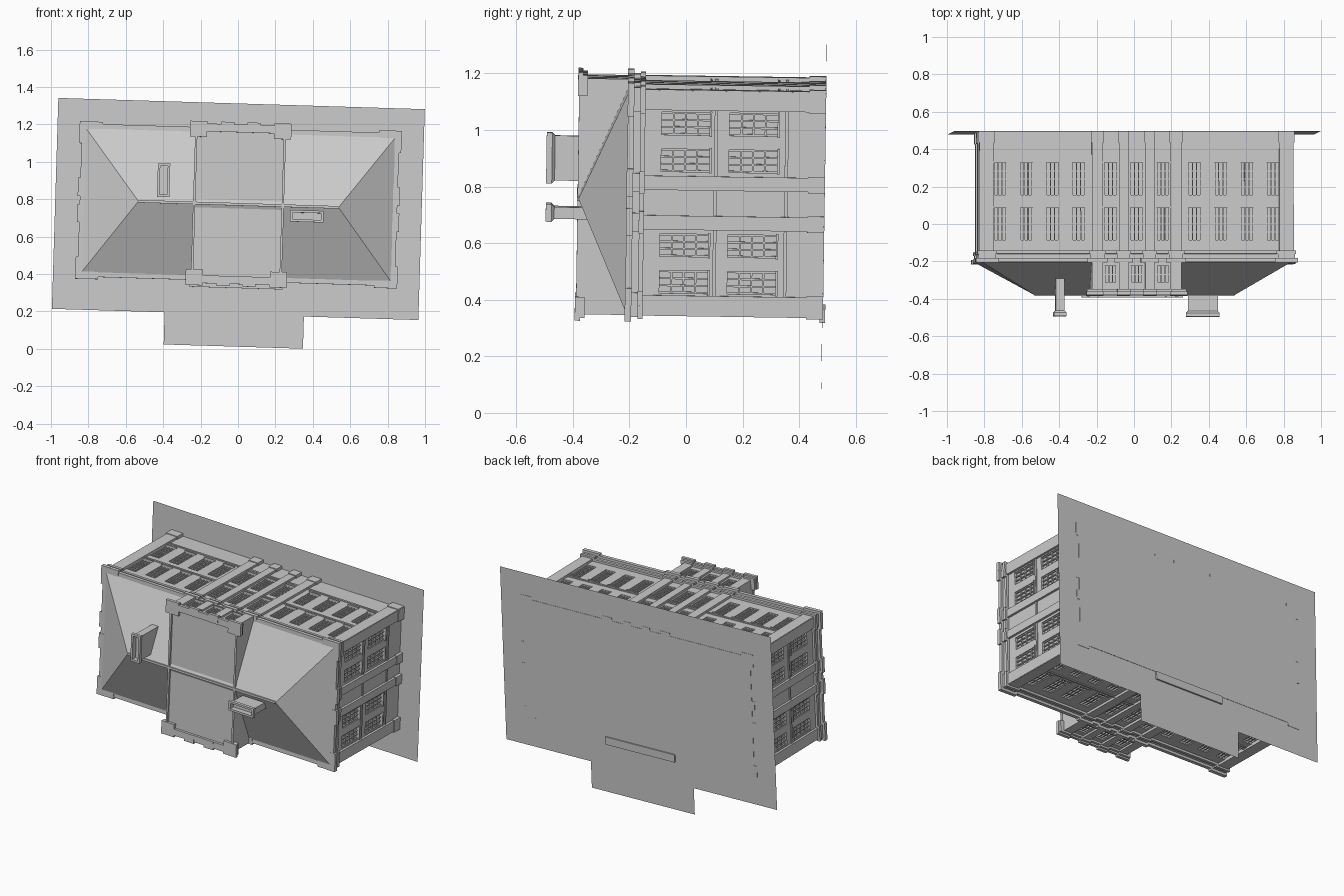
import bpy, bmesh
from math import radians
from mathutils import Matrix, Vector

cube = bpy.data.objects.get("Cube")
if cube:
    bpy.data.objects.remove(cube, do_unlink=True)

# The building is designed upright, then laid on its back with a slight lean
EAVES = 0.69
LAY = (Matrix.Translation((0.0025, -0.2, 0.77))
       @ Matrix.Rotation(radians(1.75), 4, 'Y')
       @ Matrix.Rotation(radians(90) - 0.015, 4, 'X')
       @ Matrix.Translation((0, 0, -EAVES)))

HALF_W, HALF_D = 0.825, 0.385
BLOCK_W, BLOCK_D, BLOCK_TOP = 0.24, 0.405, 0.865
# Quarter turn and distance to the wall for each side
LONG_SIDES = [(0, HALF_D), (2, HALF_D)]
END_SIDES = [(1, HALF_W), (3, HALF_W)]
BLOCK_SIDES = [(0, BLOCK_D), (2, BLOCK_D)]


def box(bm, center, size, turn=0):
    m = (Matrix.Rotation(radians(90 * turn), 4, 'Z') @ Matrix.Translation(center)
         @ Matrix.Diagonal(Vector((*size, 1))))
    bmesh.ops.create_cube(bm, size=1, matrix=m)


def on_wall(bm, side, a, z0, z1, width, out, inset=0.02):
    """Box on a wall face, from inset behind it to out in front of it."""
    turn, dist = side
    box(bm, (a, -dist - (out - inset) / 2, (z0 + z1) / 2),
        (width, out + inset, z1 - z0), turn)


def finish(name, bm):
    bmesh.ops.recalc_face_normals(bm, faces=bm.faces)
    mesh = bpy.data.meshes.new(name)
    bm.to_mesh(mesh)
    bm.free()
    obj = bpy.data.objects.new(name, mesh)
    bpy.context.scene.collection.objects.link(obj)
    obj.matrix_world = LAY
    return obj


def cut(obj, cutter):
    mod = obj.modifiers.new("openings", 'BOOLEAN')
    mod.operation, mod.solver, mod.object = 'DIFFERENCE', 'EXACT', cutter
    bpy.context.view_layer.update()
    graph = bpy.context.evaluated_depsgraph_get()
    mesh = bpy.data.meshes.new_from_object(obj.evaluated_get(graph))
    obj.modifiers.clear()
    obj.data = mesh
    bpy.data.objects.remove(cutter, do_unlink=True)


# Window layout: side, position along wall, sill, head, width
main_windows, block_windows = [], []
wing_columns = [s * c for s in (-1, 1) for c in (0.31, 0.45, 0.59, 0.73)]
for sill in (0.17, 0.41):
    for side in LONG_SIDES:
        for a in wing_columns + [-0.14, 0, 0.14]:
            main_windows.append((side, a, sill, sill + 0.17, 0.07))
    for side in END_SIDES:
        for a in (-0.28, -0.15, 0.15, 0.28):
            main_windows.append((side, a, sill, sill + 0.17, 0.08))
for side in BLOCK_SIDES:
    for a in (-0.14, 0, 0.14):
        block_windows.append((side, a, 0.72, 0.81, 0.065))


def openings(windows):
    bm = bmesh.new()
    for side, a, z0, z1, w in windows:
        on_wall(bm, side, a, z0, z1, w, 0.02, 0.015)
    cutter = finish("opening_cutter", bm)
    cutter.hide_render = True
    return cutter


# Ground plate with its forecourt
bm = bmesh.new()
outline = [(-0.98, 0.552), (-0.98, -0.576), (-0.377, -0.576), (-0.377, -0.748),
           (0.368, -0.748), (0.368, -0.576), (0.98, -0.576), (0.98, 0.552)]
bm.faces.new([bm.verts.new((x, y, 0.002)) for x, y in outline])
finish("ground_plate", bm)

# Main walls
bm = bmesh.new()
box(bm, (0, 0, 0.34), (2 * HALF_W, 2 * HALF_D, 0.68))
cut(finish("main_walls", bm), openings(main_windows))

# Raised central block
bm = bmesh.new()
box(bm, (0, 0, 0.77), (2 * BLOCK_W, 2 * BLOCK_D, 0.18))
cut(finish("central_block", bm), openings(block_windows))

# Glazing bars and sills
bm = bmesh.new()
for side, a, z0, z1, w in main_windows + block_windows:
    for f in (-0.5, -0.17, 0.17, 0.5):
        on_wall(bm, side, a + f * (w - 0.006), z0, z1, 0.006, -0.006, 0.016)
    rows = 4 if z1 - z0 > 0.1 else 2
    for i in range(1, rows):
        z = z0 + (z1 - z0) * i / rows
        on_wall(bm, side, a, z - 0.003, z + 0.003, w, -0.007, 0.016)
    on_wall(bm, side, a, z0 - 0.008, z0, w + 0.01, 0.007, 0.005)
finish("window_bars", bm)

# Pilasters, each carrying a projecting piece of the cornice
pilasters = []
for side in LONG_SIDES:
    pilasters += [(side, s * p, w) for s in (-1, 1)
                  for p, w in ((0.21, 0.06), (0.07, 0.05), (0.8, 0.075))]
for side in END_SIDES:
    pilasters += [(side, s * p, w) for s in (-1, 1)
                  for p, w in ((0.07, 0.05), (0.3625, 0.07))]
bm = bmesh.new()
for side, a, w in pilasters:
    on_wall(bm, side, a, 0, 0.64, w, 0.015)
    on_wall(bm, side, a, 0, 0.06, w + 0.008, 0.02)
finish("pilasters", bm)

# String courses
bm = bmesh.new()
for z in (0.137, 0.387):
    box(bm, (0, 0, z), (2 * HALF_W + 0.012, 2 * HALF_D + 0.012, 0.012))
finish("string_courses", bm)

# Main cornice in two mouldings
bm = bmesh.new()
for z0, z1, out in ((0.638, 0.655, 0.014), (0.655, 0.678, 0.008), (0.678, 0.7, 0.024)):
    box(bm, (0, 0, (z0 + z1) / 2),
        (2 * (HALF_W + out), 2 * (HALF_D + out), z1 - z0))
    for side, a, w in pilasters:
        on_wall(bm, side, a, z0, z1 + 0.001, w + 2 * out, out + 0.012)
finish("main_cornice", bm)

# Hipped roof
bm = bmesh.new()
RIDGE_END, RIDGE_Z = 0.535, 0.87
base = [bm.verts.new((x, y, 0.695)) for x, y in
        ((-0.835, -0.395), (0.835, -0.395), (0.835, 0.395), (-0.835, 0.395))]
left, right = (bm.verts.new((x, 0, RIDGE_Z)) for x in (-RIDGE_END, RIDGE_END))
sw, se, ne, nw = base
for face in ((sw, se, right, left), (ne, nw, left, right),
             (se, ne, right), (nw, sw, left), (nw, ne, se, sw)):
    bm.faces.new(face)
finish("hipped_roof", bm)

# Ridge cap
bm = bmesh.new()
box(bm, (0, 0, RIDGE_Z), (2 * RIDGE_END, 0.014, 0.01))
finish("ridge_cap", bm)

# Pilasters and stepped cornice of the central block
bm = bmesh.new()
for side in BLOCK_SIDES:
    for a, w in ((-0.21, 0.06), (-0.07, 0.05), (0.07, 0.05), (0.21, 0.06)):
        on_wall(bm, side, a, 0.69, 0.86, w, 0.012)
finish("block_pilasters", bm)

bm = bmesh.new()
for side in BLOCK_SIDES:
    for z0, z1, out in ((0.843, 0.858, 0.012), (0.858, 0.876, 0.022)):
        on_wall(bm, side, 0, z0, z1, 2 * BLOCK_W, out)
        for a, w in ((-0.07, 0.07), (0.07, 0.07)):
            on_wall(bm, side, a, z0, z1 + 0.001, w, out + 0.012)
        # Corner pieces return a short way along the sides
        for s in (-1, 1):
            on_wall(bm, side, s * 0.225, z0, z1 + 0.001, 0.07 + out, out + 0.012, 0.05)
for s in (-1, 1):
    box(bm, (s * (BLOCK_W - 0.003), 0, 0.865), (0.012, 2 * BLOCK_D, 0.016))
finish("block_cornice", bm)


# Chimneys with flared hollow caps
def chimney(name, x, y, w, d):
    bm = bmesh.new()
    levels = [(0.72, -0.008), (0.955, -0.008), (0.965, 0.002), (0.985, 0.002),
              (0.985, -0.011), (0.95, -0.011)]
    rings = [[bm.verts.new((x + sx * (w / 2 + o), y + sy * (d / 2 + o), z))
              for sx, sy in ((-1, -1), (1, -1), (1, 1), (-1, 1))] for z, o in levels]
    for lo, hi in zip(rings, rings[1:]):
        for i in range(4):
            j = (i + 1) % 4
            bm.faces.new((lo[i], lo[j], hi[j], hi[i]))
    bm.faces.new(rings[-1])
    bm.faces.new(rings[0][::-1])
    finish(name, bm)


chimney("right_chimney", -0.404, 0.115, 0.062, 0.175)
chimney("left_chimney", 0.367, -0.054, 0.175, 0.058)

# Entrance step showing slightly through the plate
bm = bmesh.new()
box(bm, (0, -0.41, 0.002), (0.5, 0.05, 0.02))
finish("entrance_step", bm)
